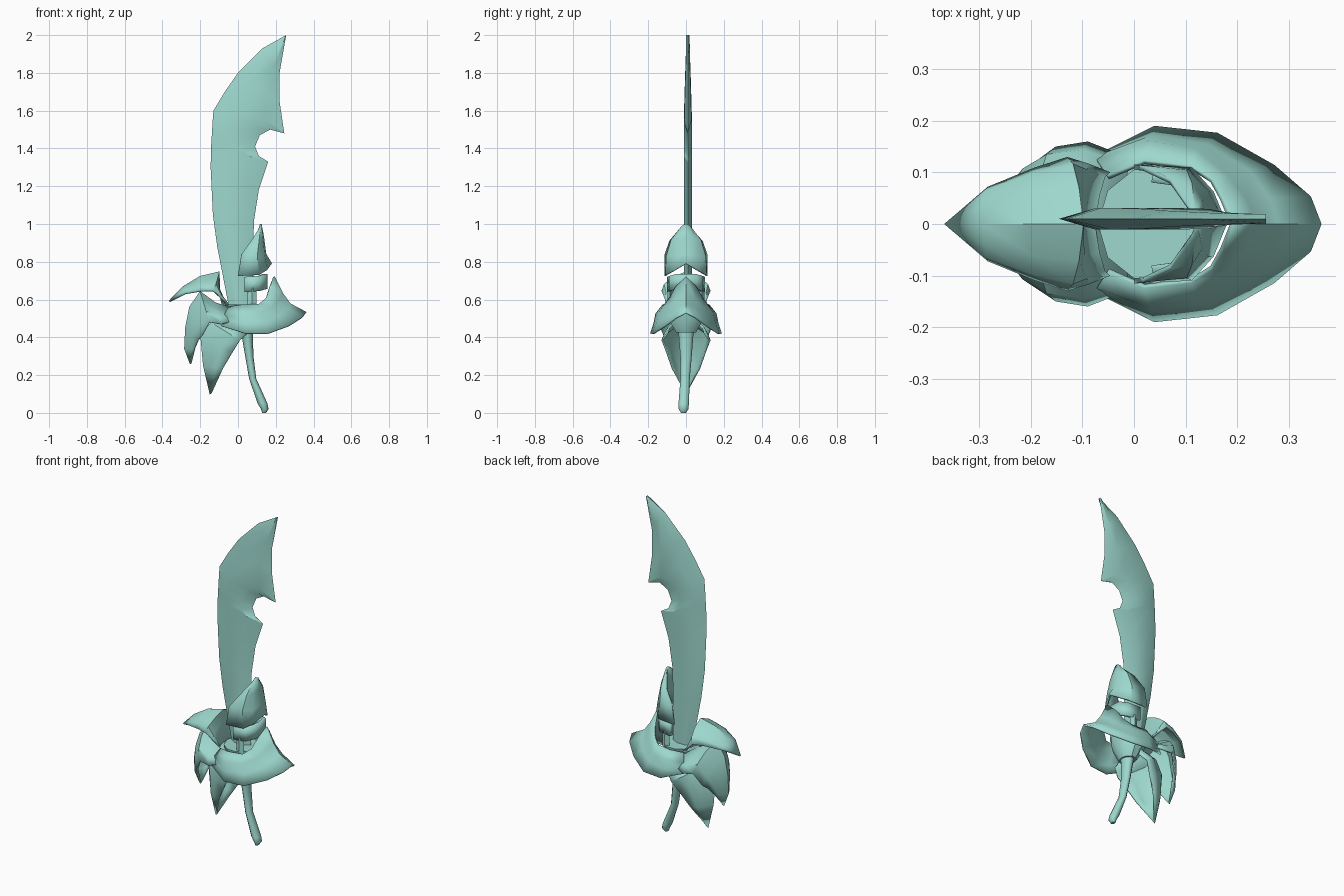
import bpy, bmesh, math

cube = bpy.data.objects.get("Cube")
if cube:
    bpy.data.objects.remove(cube, do_unlink=True)

jade = bpy.data.materials.new("pale_jade")
jade.use_nodes = True
jade.diffuse_color = (0.34, 0.69, 0.62, 1)
jade.node_tree.nodes["Principled BSDF"].inputs["Base Color"].default_value = jade.diffuse_color


def loft(name, sections, closed=False, thickness=0.0, angle=32):
    """Skin a list of equal-length sections; closed ones get end caps."""
    bm = bmesh.new()
    rings = [[bm.verts.new(p) for p in s] for s in sections]
    count = len(rings[0])
    for a, b in zip(rings, rings[1:]):
        for i in range(count if closed else count - 1):
            j = (i + 1) % count
            bm.faces.new((a[i], a[j], b[j], b[i]))
    if closed:
        bm.faces.new(rings[0])
        bm.faces.new(rings[-1])
    bmesh.ops.remove_doubles(bm, verts=bm.verts, dist=0.0005)
    bmesh.ops.recalc_face_normals(bm, faces=bm.faces)
    mesh = bpy.data.meshes.new(name)
    bm.to_mesh(mesh)
    bm.free()
    mesh.materials.append(jade)
    obj = bpy.data.objects.new(name, mesh)
    bpy.context.collection.objects.link(obj)
    if thickness:
        solid = obj.modifiers.new("thickness", "SOLIDIFY")
        solid.thickness = thickness
        solid.offset = 0
    bpy.ops.object.select_all(action="DESELECT")
    obj.select_set(True)
    bpy.context.view_layer.objects.active = obj
    bpy.ops.object.shade_smooth_by_angle(angle=math.radians(angle))
    return obj


def shell(name, rows, thickness=0.01):
    """Mirror half rows, which start on the ridge, across y = 0."""
    full = [[(x, -y, z) for x, y, z in reversed(r[1:])] + list(r) for r in rows]
    return loft(name, full, thickness=thickness)


def leaf(name, rows):
    """Each row: ridge x, ridge z, edge x, edge z, half width."""
    halves = []
    for rx, rz, ex, ez, w in rows:
        half = []
        for t, spread in ((0, 0), (0.3, 0.55), (0.65, 0.9), (1, 1)):
            half.append((rx + (ex - rx) * t, w * spread, rz + (ez - rz) * t))
        halves.append(half)
    return shell(name, halves)


def ring(x, y, z, rx, ry, sides=10):
    steps = [math.tau * i / sides for i in range(sides)]
    return [(x + rx * math.cos(a), y + ry * math.sin(a), z) for a in steps]


# Curved blade with a hooked notch: back x, z, cutting edge x, z
stations = [
    (-.05, .57, .08, .57), (-.11, .88, .08, .88), (-.133, 1.05, .085, 1.02),
    (-.145, 1.3, .11, 1.18), (-.142, 1.42, .16, 1.33), (-.14, 1.45, .11, 1.36),
    (-.137, 1.5, .09, 1.41), (-.134, 1.55, .115, 1.47), (-.13, 1.6, .17, 1.5),
    (-.07, 1.7, .245, 1.48), (0, 1.8, .22, 1.65), (.13, 1.93, .22, 1.8),
    (.255, 2, .255, 2),
]
sections = []
for bx, bz, ex, ez in stations:
    half = 0.021 * min(1, (2.25 - bz) / 0.6)
    profile = ((0, 0), (0.28, -half), (0.68, -half), (1, 0), (0.68, half), (0.28, half))
    sections.append([(bx + (ex - bx) * t, 0.01 + y, bz + (ez - bz) * t) for t, y in profile])
loft("blade", sections, closed=True, angle=25)

# Three drooping leaves behind the blade
leaf("upper_leaf", [
    (-.08, .57, -.05, .57, .10), (-.105, .67, -.09, .61, .115),
    (-.10, .745, -.13, .645, .125), (-.20, .72, -.19, .645, .105),
    (-.29, .665, -.28, .63, .068), (-.363, .59, -.363, .59, 0)])
leaf("middle_leaf", [
    (-.03, .55, 0, .49, .12), (-.12, .58, -.09, .47, .155),
    (-.20, .64, -.15, .48, .145), (-.253, .56, -.19, .41, .115),
    (-.275, .45, -.21, .385, .085), (-.28, .34, -.228, .34, .05),
    (-.25, .26, -.25, .26, 0)])
leaf("lower_leaf", [
    (0, .52, .05, .42, .10), (-.14, .475, .01, .385, .125),
    (-.195, .41, -.03, .32, .10), (-.18, .25, -.08, .235, .07),
    (-.145, .1, -.145, .1, 0)])

# Flared skirt in front of the grip
shell("skirt_guard", [
    [(.19, 0, .72), (.17, .05, .67), (.15, .085, .61), (.11, .11, .575),
     (.02, .12, .57), (-.05, .09, .56)],
    [(.235, 0, .63), (.215, .045, .6), (.18, .09, .56), (.12, .14, .53),
     (.03, .157, .525), (-.07, .12, .52)],
    [(.275, 0, .575), (.262, .045, .555), (.22, .1, .515), (.14, .15, .48),
     (.035, .167, .475), (-.05, .135, .49)],
    [(.36, 0, .53), (.34, .05, .505), (.27, .11, .46), (.16, .172, .42),
     (.04, .185, .42), (-.09, .12, .46)],
])

# Pointed hood wrapped around the blade root
shell("collar_hood", [
    [(.175, 0, .79), (.15, .06, .755), (.11, .105, .73), (0, .11, .725)],
    [(.145, 0, .84), (.138, .06, .83), (.1, .1, .83), (.018, .108, .84)],
    [(.133, 0, .93), (.128, .045, .92), (.11, .075, .915), (.07, .083, .91)],
    [(.12, 0, 1), (.12, .012, .995), (.115, .022, .985), (.106, .03, .965)],
])

# Neck band under the hood
shell("neck_band", [
    [(.145, 0, z), (.14, .05, z), (.11, .08, z - .01), (.035, .09, z - .015)]
    for z in (.655, .735)], thickness=0.02)

# Side struts linking the band to the guard
for side, label in ((1, "back"), (-1, "front")):
    loft(label + "_strut", [ring(.075, side * .085, z, .024, .012, 4) for z in (.56, .66)],
         closed=True)

# Tapered core where blade and grip meet
loft("guard_core", [ring(.03, 0, .575, .1, .11), ring(.04, 0, .5, .085, .1),
                    ring(.045, 0, .425, .045, .055)], closed=True)

# Slim bent grip
loft("grip", [
    ring(.045, 0, .45, .038, .045), ring(.05, 0, .4, .029, .04),
    ring(.06, 0, .3, .022, .032), ring(.078, -.005, .18, .019, .026),
    ring(.13, -.012, .05, .026, .029), ring(.142, -.013, .02, .02, .027),
    ring(.138, -.013, 0, .01, .014)], closed=True, angle=50)
